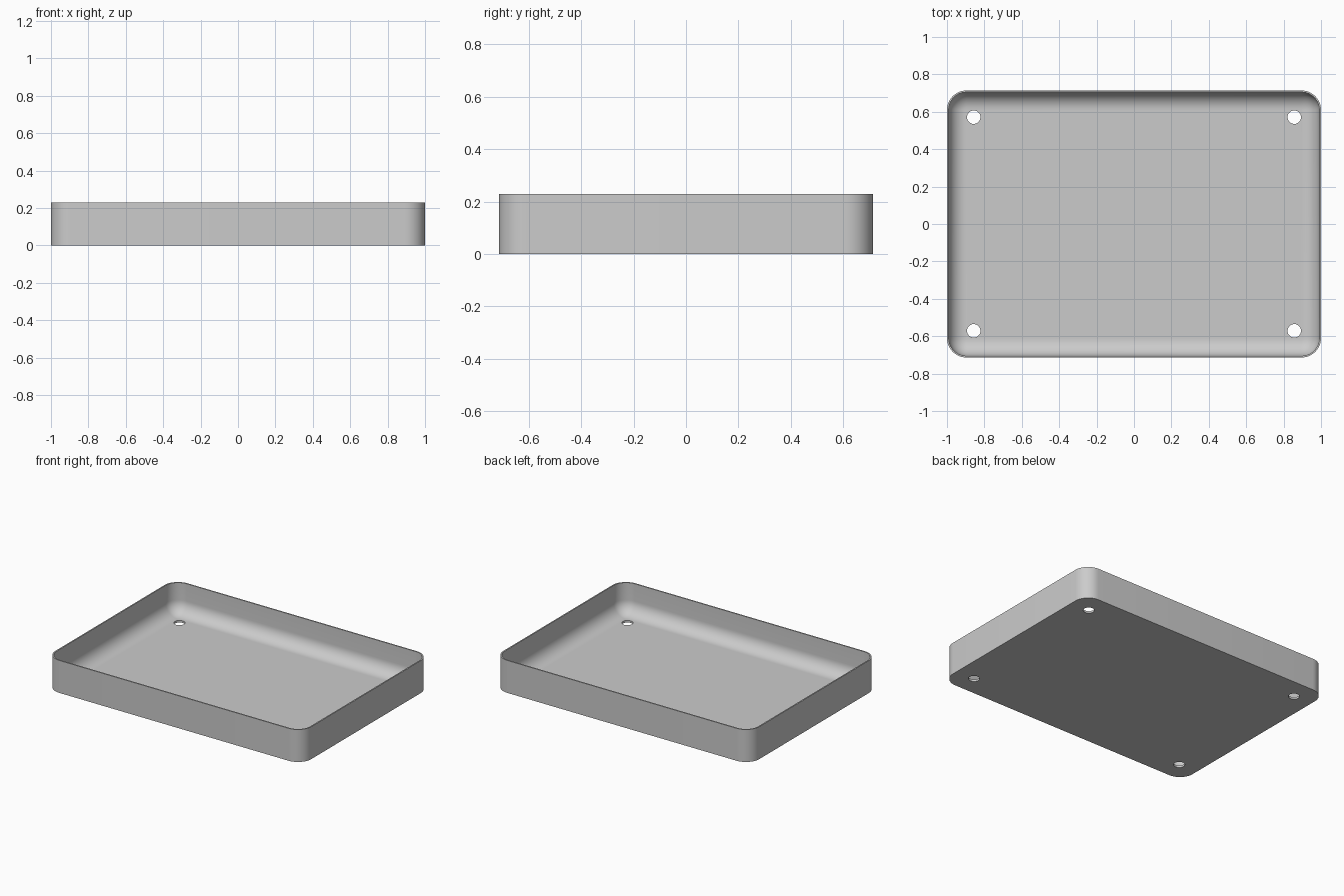
import bpy
import bmesh
import math

cube = bpy.data.objects.get("Cube")
if cube:
    bpy.data.objects.remove(cube, do_unlink=True)

# Tray dimensions
HALF_X, HALF_Y, HEIGHT = 1.0, 0.714, 0.229
WALL, FLOOR = 0.009, 0.0145
CORNER, FILLET = 0.105, 0.092
HOLE_X, HOLE_Y, HOLE_R = 0.857, 0.571, 0.036
STEPS = 12

# Plain grey material
grey = bpy.data.materials.new("light grey")
grey.use_nodes = True
colour = (0.6, 0.6, 0.6, 1)
grey.diffuse_color = colour
grey.node_tree.nodes["Principled BSDF"].inputs["Base Color"].default_value = colour


def rounded_ring(bm, inset, z):
    """Rounded rectangle of vertices, inset from the outer outline."""
    radius = CORNER - inset
    verts = []
    for quadrant, (sx, sy) in enumerate([(1, 1), (-1, 1), (-1, -1), (1, -1)]):
        cx, cy = sx * (HALF_X - CORNER), sy * (HALF_Y - CORNER)
        for i in range(STEPS + 1):
            a = (quadrant + i / STEPS) * math.pi / 2
            verts.append(bm.verts.new((cx + radius * math.cos(a), cy + radius * math.sin(a), z)))
    return verts


def finish(bm, name):
    bmesh.ops.recalc_face_normals(bm, faces=bm.faces[:])
    mesh = bpy.data.meshes.new(name)
    bm.to_mesh(mesh)
    bm.free()
    mesh.materials.append(grey)
    obj = bpy.data.objects.new(name, mesh)
    bpy.context.collection.objects.link(obj)
    return obj


# Tray shell: outer wall, rim, inner wall and rounded inner base
profile = [(0, 0), (0, HEIGHT), (WALL, HEIGHT)]
for i in range(STEPS + 1):
    a = i / STEPS * math.pi / 2
    profile.append((WALL + FILLET * (1 - math.cos(a)), FLOOR + FILLET * (1 - math.sin(a))))

bm = bmesh.new()
rings = [rounded_ring(bm, inset, z) for inset, z in profile]
for lower, upper in zip(rings, rings[1:]):
    for i in range(len(lower)):
        j = (i + 1) % len(lower)
        bm.faces.new((lower[i], lower[j], upper[j], upper[i]))
bm.faces.new(rings[0][::-1])
bm.faces.new(rings[-1])
tray = finish(bm, "tray")

# Four round holes near the corners
bm = bmesh.new()
for sx in (-1, 1):
    for sy in (-1, 1):
        made = bmesh.ops.create_cone(bm, cap_ends=True, segments=40,
                                     radius1=HOLE_R, radius2=HOLE_R, depth=0.1)
        bmesh.ops.translate(bm, verts=made["verts"], vec=(sx * HOLE_X, sy * HOLE_Y, 0))
cutter = finish(bm, "hole_cutter")
cutter.hide_render = True

cut = tray.modifiers.new("holes", "BOOLEAN")
cut.operation = "DIFFERENCE"
cut.solver = "EXACT"
cut.object = cutter

bpy.ops.object.select_all(action="DESELECT")
tray.select_set(True)
bpy.context.view_layer.objects.active = tray
bpy.ops.object.modifier_apply(modifier=cut.name)
bpy.data.objects.remove(cutter, do_unlink=True)
bpy.ops.object.shade_smooth_by_angle(angle=math.radians(30))
